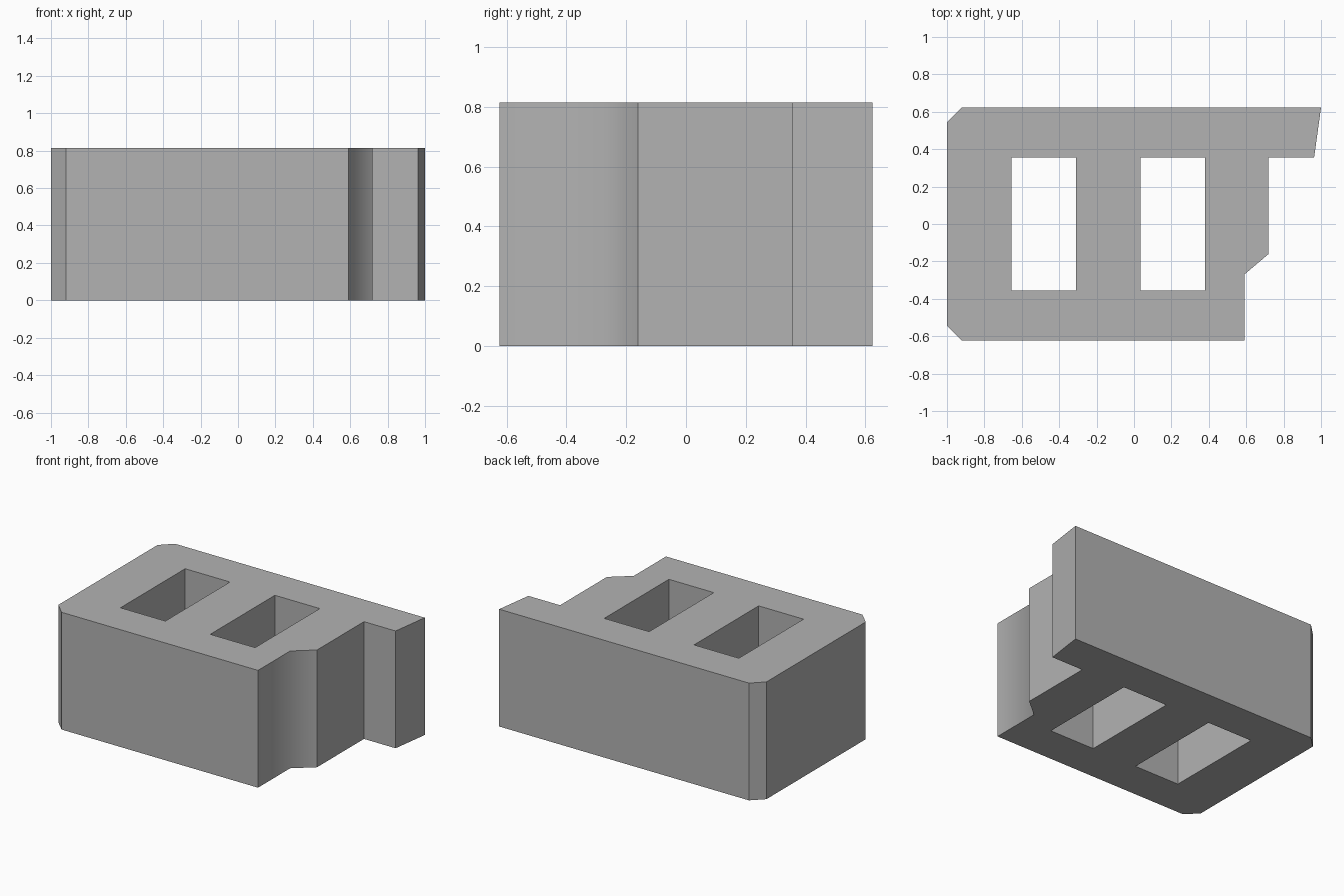
import bpy
import bmesh
import math
from mathutils import Vector

default = bpy.data.objects.get("Cube")
if default:
    bpy.data.objects.remove(default, do_unlink=True)

HEIGHT = 0.815


def flat_material(name, color):
    mat = bpy.data.materials.new(name)
    mat.use_nodes = True
    mat.diffuse_color = color
    mat.node_tree.nodes["Principled BSDF"].inputs["Base Color"].default_value = color
    return mat


def add_loop(bm, points):
    verts = [bm.verts.new((x, y, 0)) for x, y in points]
    return [bm.edges.new((a, b)) for a, b in zip(verts, verts[1:] + verts[:1])]


def rectangle(x0, x1, y0, y1):
    return [(x0, y0), (x1, y0), (x1, y1), (x0, y1)]


# Plan of the block: chamfered left corners, stepped right end
outline = [(-0.92, -0.623), (0.59, -0.623), (0.59, -0.27), (0.72, -0.16),
           (0.72, 0.355), (0.963, 0.355), (1.0, 0.623), (-0.92, 0.623),
           (-1.0, 0.545), (-1.0, -0.545)]

bm = bmesh.new()
edges = add_loop(bm, outline)

# Two hollow cores
for left in (-0.655, 0.035):
    edges += add_loop(bm, rectangle(left, left + 0.345, -0.355, 0.355))

# Fill the plan around the cores and raise it to full height
bmesh.ops.triangle_fill(bm, edges=edges, use_beauty=True, normal=Vector((0, 0, 1)))
raised = bmesh.ops.extrude_face_region(bm, geom=bm.faces[:], use_keep_orig=True)
top = [g for g in raised["geom"] if isinstance(g, bmesh.types.BMVert)]
bmesh.ops.translate(bm, verts=top, vec=(0, 0, HEIGHT))
bmesh.ops.recalc_face_normals(bm, faces=bm.faces[:])

# Every edge is crisp except the rounded inner bend of the stepped end
bend = Vector((0.59, -0.27))
for face in bm.faces:
    face.smooth = True
for edge in bm.edges:
    on_bend = all((v.co.xy - bend).length < 0.001 for v in edge.verts)
    flat = edge.calc_face_angle(math.pi) < 0.01
    edge.smooth = on_bend or flat

mesh = bpy.data.meshes.new("hollow_block")
bm.to_mesh(mesh)
bm.free()
mesh.materials.append(flat_material("concrete grey", (0.45, 0.45, 0.45, 1)))
block = bpy.data.objects.new("hollow_block", mesh)
bpy.context.collection.objects.link(block)
